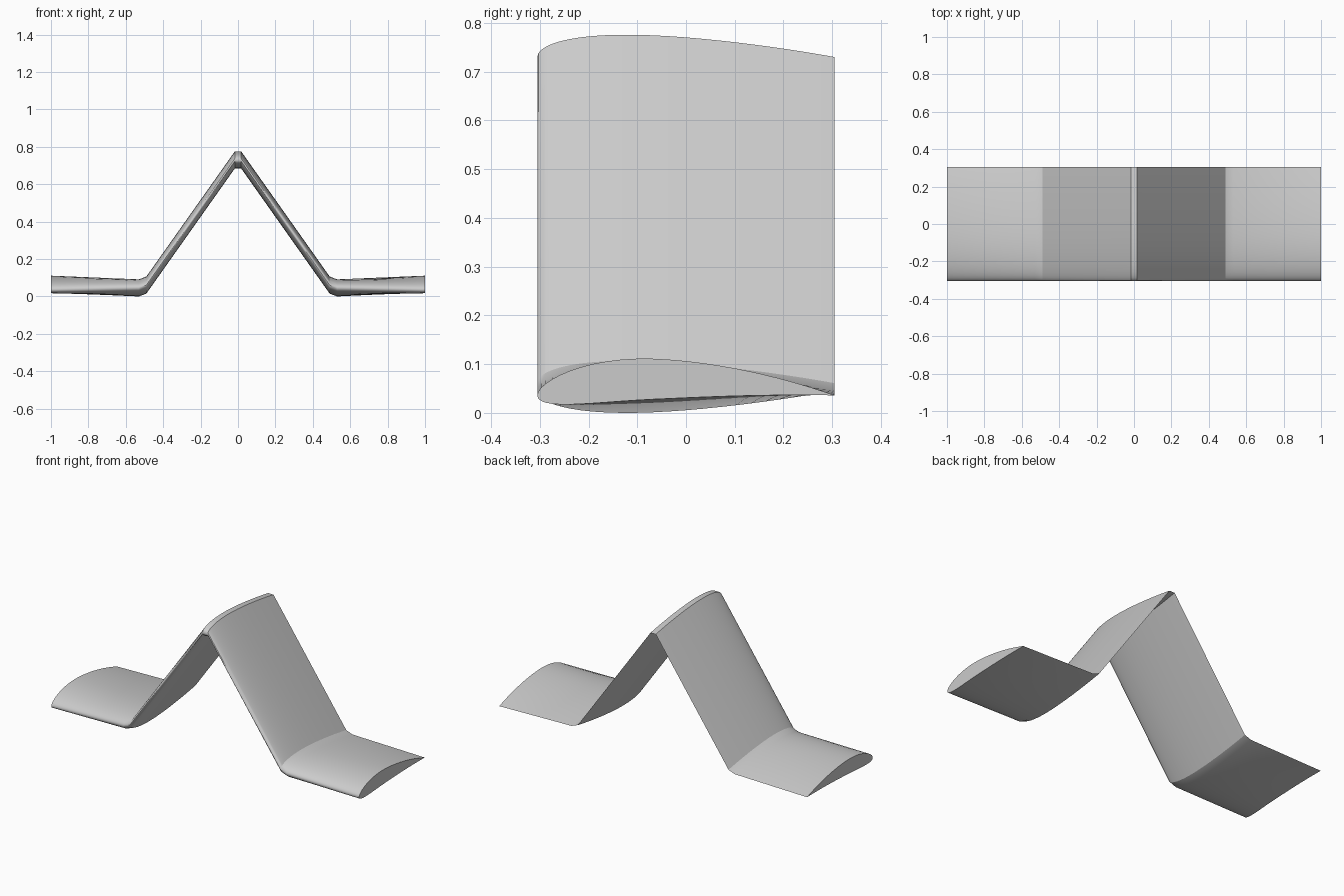
import bpy
import bmesh
import math

cube = bpy.data.objects.get("Cube")
if cube:
    bpy.data.objects.remove(cube, do_unlink=True)

CHORD = 0.61
STEPS = 28  # divisions along each skin


def half_thickness(u, t):
    return 5 * t * (0.2969 * math.sqrt(u) - 0.126 * u - 0.3516 * u**2
                    + 0.2843 * u**3 - 0.1036 * u**4)


def camber(u, m, p=0.4):
    if u < p:
        return m / p**2 * (2 * p * u - u * u)
    return m / (1 - p)**2 * (1 - 2 * p + 2 * p * u - u * u)


def section(t, m):
    """Closed airfoil loop: trailing edge, upper skin, nose, lower skin."""
    us = [(1 + math.cos(math.pi * i / STEPS)) / 2 for i in range(STEPS + 1)]
    path = [(u, 1) for u in us] + [(u, -1) for u in us[-2:0:-1]]
    return [((u - 0.5) * CHORD,
             (camber(u, m) + s * half_thickness(u, t)) * CHORD) for u, s in path]


# Half-span stations: x, chord height, thickness ratio, camber ratio
half = [(0.017, 0.73, 0.15, 0), (0.49, 0.061, 0.15, 0),
        (0.53, 0.0458, 0.15, 0), (1.0, 0.036, 0.14, 0.055)]
stations = [(-x, z, t, m) for x, z, t, m in reversed(half)] + half

# Loft the wing skin through the stations and close the tips
bm = bmesh.new()
loops = [[bm.verts.new((x, y, z + dz)) for y, dz in section(t, m)]
         for x, z, t, m in stations]
for a, b in zip(loops, loops[1:]):
    for i in range(len(a)):
        j = (i + 1) % len(a)
        bm.faces.new((a[i], a[j], b[j], b[i]))
bm.faces.new(loops[0])
bm.faces.new(loops[-1])
bmesh.ops.recalc_face_normals(bm, faces=bm.faces)

mesh = bpy.data.meshes.new("gull_wing")
bm.to_mesh(mesh)
bm.free()
wing = bpy.data.objects.new("gull_wing", mesh)
bpy.context.collection.objects.link(wing)

# Plain grey finish
mat = bpy.data.materials.new("light_grey")
mat.use_nodes = True
grey = (0.6, 0.6, 0.6, 1)
mat.diffuse_color = grey
mat.node_tree.nodes["Principled BSDF"].inputs["Base Color"].default_value = grey
mesh.materials.append(mat)

# Smooth skin with sharp folds and tips
bpy.ops.object.select_all(action="DESELECT")
wing.select_set(True)
bpy.context.view_layer.objects.active = wing
bpy.ops.object.shade_smooth_by_angle(angle=math.radians(30))
